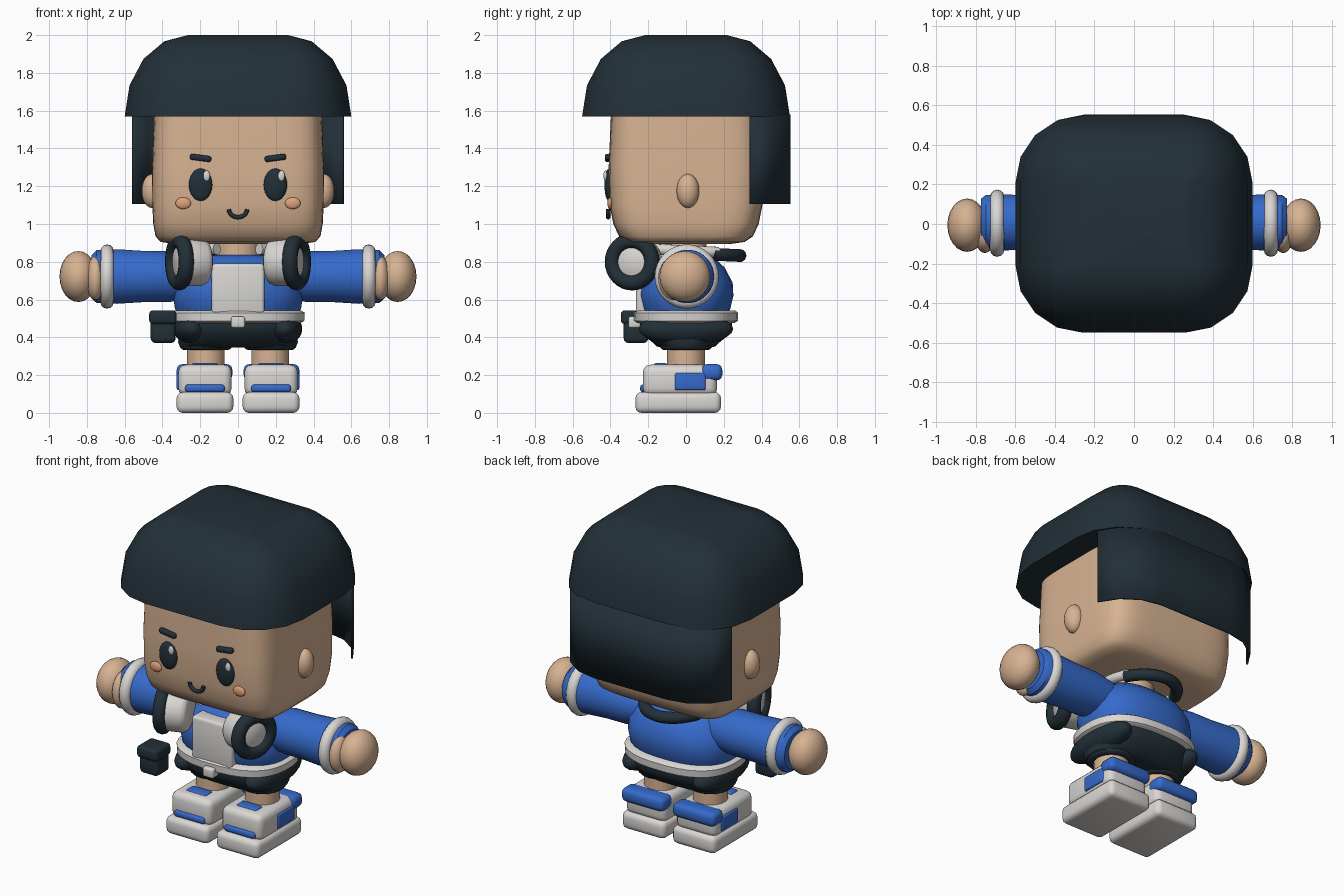
import bpy, bmesh, math
from mathutils import Matrix, Vector, Euler

if "Cube" in bpy.data.objects:
    bpy.data.objects.remove(bpy.data.objects["Cube"])


def material(name, rgb):
    m = bpy.data.materials.new(name)
    m.diffuse_color = (*rgb, 1)
    m.use_nodes = True
    m.node_tree.nodes["Principled BSDF"].inputs["Base Color"].default_value = m.diffuse_color
    return m


SKIN = material("skin", (0.68, 0.45, 0.29))
DARK = material("dark slate", (0.016, 0.029, 0.039))
BLUE = material("blue", (0.036, 0.145, 0.60))
WHITE = material("off white", (0.70, 0.68, 0.66))
BLUSH = material("blush", (0.74, 0.36, 0.20))


def finish(ob, mat, angle=40):
    ob.data.materials.append(mat)
    bpy.ops.object.select_all(action='DESELECT')
    ob.select_set(True)
    bpy.context.view_layer.objects.active = ob
    if ob.type == 'CURVE':
        bpy.ops.object.convert(target='MESH')
        ob = bpy.context.object
    bpy.ops.object.shade_smooth_by_angle(angle=math.radians(angle))
    return ob


def from_bmesh(name, bm, mat, angle=40):
    bmesh.ops.recalc_face_normals(bm, faces=bm.faces)
    me = bpy.data.meshes.new(name)
    bm.to_mesh(me)
    bm.free()
    ob = bpy.data.objects.new(name, me)
    bpy.context.collection.objects.link(ob)
    return finish(ob, mat, angle)


def skin_rings(name, rings, mat, angle=40, caps=True, closed=True):
    """Bridge a list of equal-length rings of points."""
    bm = bmesh.new()
    vs = [[bm.verts.new(p) for p in r] for r in rings]
    n = len(vs[0])
    for a, b in zip(vs, vs[1:]):
        for i in range(n if closed else n - 1):
            j = (i + 1) % n
            bm.faces.new((a[i], a[j], b[j], b[i]))
    if caps:
        bm.faces.new(vs[0])
        bm.faces.new(vs[-1])
    return from_bmesh(name, bm, mat, angle)


def loft(name, sections, mat, power=2, place=lambda a, b, t: (a, b, t), n=32, angle=40):
    """Sections are (height, radius a, radius b) of a superellipse."""
    rings = []
    for t, ra, rb in sections:
        ring = []
        for i in range(n):
            w = 2 * math.pi * (i + 0.5) / n
            c, s = math.cos(w), math.sin(w)
            ring.append(place(ra * math.copysign(abs(c) ** (2 / power), c),
                              rb * math.copysign(abs(s) ** (2 / power), s), t))
        rings.append(ring)
    return skin_rings(name, rings, mat, angle)


def ball(name, loc, rad, mat, rot=(0, 0, 0), seg=24):
    bm = bmesh.new()
    bmesh.ops.create_uvsphere(bm, u_segments=seg, v_segments=seg // 2, radius=1,
                              matrix=Matrix.LocRotScale(Vector(loc), Euler(rot), Vector(rad)))
    return from_bmesh(name, bm, mat, 60)


def box(name, x, y, z, mat, bevel=0.02, seg=3, rot=(0, 0, 0)):
    lo, hi = Vector((x[0], y[0], z[0])), Vector((x[1], y[1], z[1]))
    size = hi - lo
    size = Vector([abs(c) for c in size])
    bm = bmesh.new()
    bmesh.ops.create_cube(bm, size=1, matrix=Matrix.LocRotScale((lo + hi) / 2, Euler(rot), size))
    bmesh.ops.bevel(bm, geom=bm.edges[:], offset=bevel, segments=seg, profile=0.5, affect='EDGES')
    return from_bmesh(name, bm, mat, 40)


def torus(name, loc, rot, major, minor, mat):
    bpy.ops.mesh.primitive_torus_add(location=loc, rotation=rot, major_radius=major, minor_radius=minor,
                                     major_segments=32, minor_segments=12)
    bpy.context.object.name = name
    return finish(bpy.context.object, mat, 60)


def tube(name, pts, r, mat):
    cu = bpy.data.curves.new(name, 'CURVE')
    cu.dimensions = '3D'
    cu.bevel_depth = r
    cu.bevel_resolution = 3
    cu.use_fill_caps = True
    sp = cu.splines.new('POLY')
    sp.points.add(len(pts) - 1)
    for p, q in zip(sp.points, pts):
        p.co = (*q, 1)
    ob = bpy.data.objects.new(name, cu)
    bpy.context.collection.objects.link(ob)
    return finish(ob, mat, 50)


# ---- Hair: faceted rounded cap plus a thin back curtain
def hair_ring(r):
    ring = []
    for k, (sx, sy) in enumerate(((1, 1), (-1, 1), (-1, -1), (1, -1))):
        for i in range(5):
            w = math.pi / 2 * k + math.pi / 8 * i
            ring.append((sx * 0.26 + r * math.cos(w), sy * 0.21 + r * math.sin(w)))
    return ring


cap = []
for i in range(5):
    w = math.radians(min(22.5 * i, 89))
    cap.append([(x, y, 1.57 + 0.43 * math.sin(w)) for x, y in hair_ring(0.34 * math.cos(w))])
skin_rings("hair_cap", cap, DARK, 50)
outline = [(x * 0.97, y) for x, y in hair_ring(0.338)[1:9]]
back = skin_rings("hair_back", [[(x, y, 1.105) for x, y in outline], [(x, y, 1.58) for x, y in outline]],
                  DARK, 50, caps=False, closed=False)
sol = back.modifiers.new("thickness", 'SOLIDIFY')
sol.thickness = 0.012
sol.offset = 0

# ---- Head, neck and face
loft("head", [(0.895, 0.34, 0.24), (0.905, 0.41, 0.31), (0.935, 0.437, 0.355), (1.0, 0.449, 0.385),
              (1.1, 0.454, 0.405), (1.3, 0.455, 0.41), (1.75, 0.44, 0.39)], SKIN, power=5.5, n=48, angle=60)
loft("neck", [(0.78, 0.115, 0.11), (0.92, 0.115, 0.11)], SKIN)
for s in (-1, 1):
    ball("ear", (s * 0.455, 0.01, 1.175), (0.055, 0.06, 0.09), SKIN)
    ball("eye", (s * 0.198, -0.408, 1.208), (0.062, 0.024, 0.086), DARK)
    ball("eye_glint", (s * 0.198 + 0.032, -0.427, 1.255), (0.018, 0.010, 0.028), WHITE)
    ball("cheek", (s * 0.29, -0.402, 1.11), (0.041, 0.014, 0.031), BLUSH)
    box("eyebrow", (s * 0.198 - 0.057, s * 0.198 + 0.057), (-0.43, -0.395), (1.334, 1.366),
        DARK, 0.012, rot=(0, -s * 0.13, 0))
tube("mouth", [(0.048 * math.cos(w), -0.412, 1.078 + 0.042 * math.sin(w))
               for w in [math.pi + math.pi * i / 12 for i in range(13)]], 0.012, DARK)

# ---- Torso, front panel and belt
loft("torso", [(0.48, 0.29, 0.20), (0.55, 0.335, 0.235), (0.62, 0.345, 0.252), (0.69, 0.335, 0.248),
               (0.77, 0.29, 0.205), (0.82, 0.22, 0.15), (0.835, 0.13, 0.11)], BLUE, power=2.4)
box("front_panel", (-0.14, 0.14), (-0.265, -0.15), (0.52, 0.79), WHITE, 0.018)
loft("belt", [(0.477, 0.335, 0.26), (0.487, 0.352, 0.275), (0.53, 0.355, 0.277), (0.543, 0.335, 0.26)],
     WHITE, power=2.5)
box("buckle", (-0.037, 0.037), (-0.305, -0.24), (0.45, 0.51), WHITE, 0.012)

# ---- Shorts with hip padding and belt pouch
loft("shorts", [(0.345, 0.27, 0.13), (0.352, 0.31, 0.155), (0.375, 0.318, 0.18), (0.41, 0.315, 0.225),
                (0.46, 0.335, 0.245), (0.50, 0.325, 0.24)], DARK, power=2.6)
for s in (-1, 1):
    ball("hip_pad", (s * 0.245, 0, 0.445), (0.095, 0.25, 0.085), DARK)
    torus("shorts_hem", (s * 0.17, 0, 0.36), (0, 0, 0), 0.112, 0.028, DARK)
box("pouch", (-0.462, -0.33), (-0.33, -0.20), (0.37, 0.50), DARK, 0.025)
box("pouch_lid", (-0.47, -0.325), (-0.345, -0.195), (0.47, 0.543), DARK, 0.02)

# ---- Arms
for s in (-1, 1):
    loft("sleeve", [(0.22, 0.11, 0.12), (0.36, 0.135, 0.135), (0.50, 0.136, 0.135), (0.64, 0.145, 0.142),
                    (0.75, 0.14, 0.14), (0.775, 0.115, 0.12)], BLUE,
         place=lambda a, b, t: (s * t, b + 0.008, 0.722 + a))
    torus("cuff", (s * 0.693, 0.004, 0.722), (0, math.pi / 2, 0), 0.134, 0.036, WHITE)
    ball("thumb", (s * 0.755, -0.062, 0.712), (0.05, 0.085, 0.115), SKIN)
    ball("hand", (s * 0.845, -0.006, 0.722), (0.1, 0.135, 0.135), SKIN)

# ---- Headphones resting round the neck
band = lambda a, b: [(0.205 * math.cos(math.radians(w)), 0.02 + 0.265 * math.sin(math.radians(w)),
                      0.845 - 0.012 * math.sin(math.radians(w))) for w in range(a, b + 1, 7)]
tube("headband", band(27, 153), 0.035, DARK)
for s in (-1, 1):
    tube("headband_end", [(s * x, y, z + 0.012) for x, y, z in band(-57, 34)], 0.03, WHITE)
    out = Vector((s * math.cos(0.33), -math.sin(0.33), 0))
    side = Vector((-out.y, out.x, 0))
    centre = Vector((s * 0.31, -0.285, 0.80))
    loft("ear_cup", [(-0.155, 0.095, 0.095), (-0.145, 0.115, 0.115), (-0.12, 0.128, 0.128),
                     (-0.03, 0.128, 0.128), (0.0, 0.10, 0.10), (0.015, 0.08, 0.08)], WHITE,
         place=lambda a, b, t: centre + out * t + side * a + Vector((0, 0, b)))
    torus("ear_cushion", centre, out.to_track_quat('Z', 'Y').to_euler(), 0.111, 0.041, DARK)

# ---- Legs and shoes
for s in (-1, 1):
    X = lambda a, b: (min(s * a, s * b), max(s * a, s * b))
    loft("leg", [(0.2, 0.10, 0.10), (0.40, 0.10, 0.10)], SKIN,
         place=lambda a, b, t: (s * 0.17 + a, b, t))
    box("sole", X(0.025, 0.325), (-0.268, 0.185), (0.0, 0.11), WHITE, 0.032)
    box("shoe_upper", X(0.034, 0.316), (-0.228, 0.165), (0.09, 0.255), WHITE, 0.04)
    box("toe_stripe", X(0.07, 0.28), (-0.243, -0.15), (0.11, 0.15), BLUE, 0.015)
    box("lace_strap", X(0.105, 0.245), (-0.17, -0.10), (0.23, 0.264), BLUE, 0.012)
    box("side_patch", X(0.20, 0.325), (-0.06, 0.105), (0.12, 0.212), BLUE, 0.012)
    box("heel_bar", X(0.03, 0.325), (0.08, 0.192), (0.172, 0.258), BLUE, 0.03)
